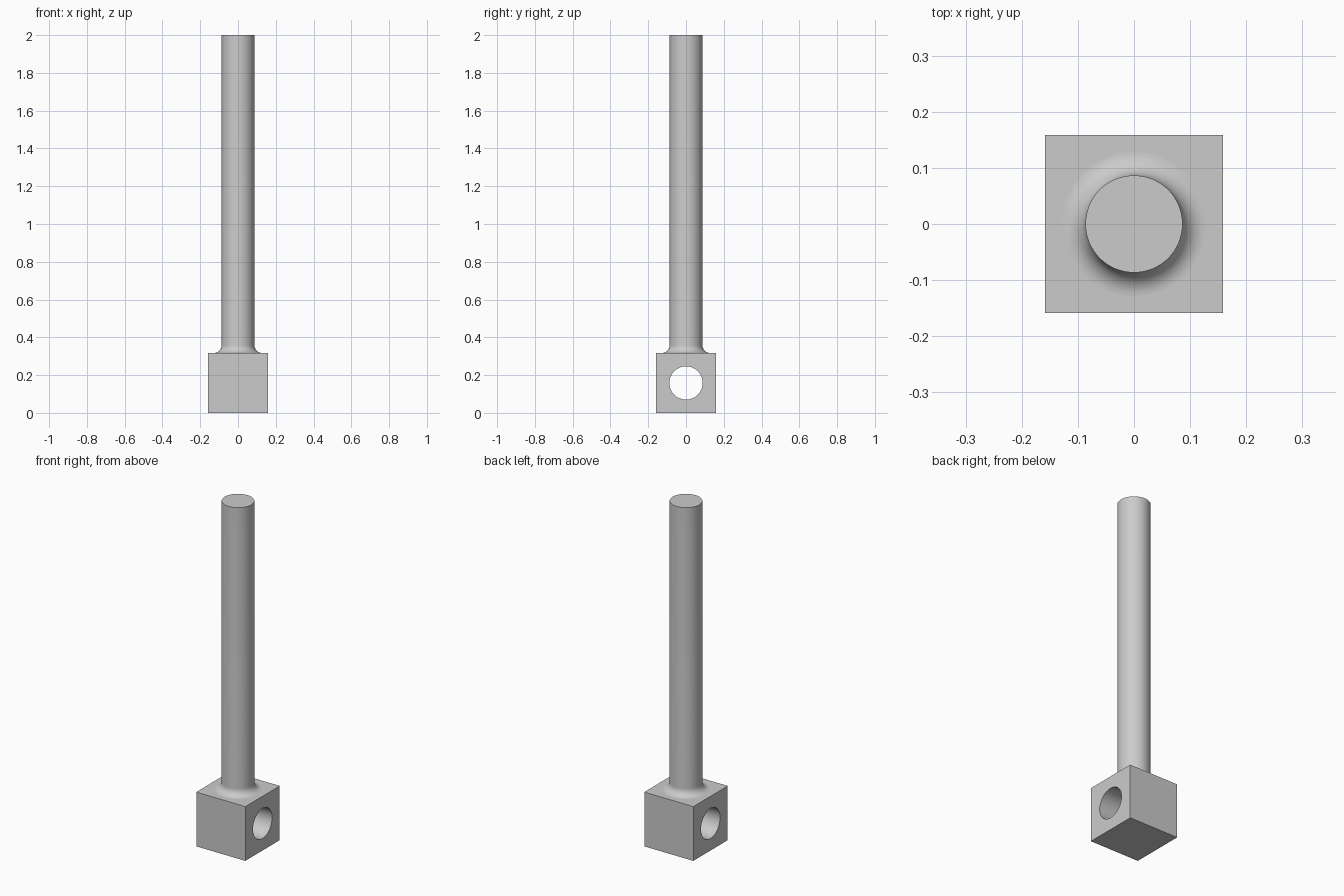
import bpy, bmesh, math

if "Cube" in bpy.data.objects:
    bpy.data.objects.remove(bpy.data.objects["Cube"], do_unlink=True)

BLOCK = 0.317      # block edge length
ROD_R = 0.0865     # rod radius
HOLE_R = 0.088     # cross hole radius
FILLET = 0.042     # fillet radius at the rod's foot
SIDES = 96

grey = bpy.data.materials.new("light grey")
grey.use_nodes = True
colour = (0.6, 0.6, 0.6, 1)
grey.diffuse_color = colour
grey.node_tree.nodes["Principled BSDF"].inputs["Base Color"].default_value = colour


def smooth(obj):
    bpy.ops.object.select_all(action="DESELECT")
    obj.select_set(True)
    bpy.context.view_layer.objects.active = obj
    bpy.ops.object.shade_smooth_by_angle(angle=math.radians(30))


# Square block
bpy.ops.mesh.primitive_cube_add(size=BLOCK, location=(0, 0, BLOCK / 2))
block = bpy.context.object
block.name = "base_block"
block.data.materials.append(grey)

# Round hole through the block from side to side
bpy.ops.mesh.primitive_cylinder_add(vertices=SIDES, radius=HOLE_R, depth=1,
                                    location=(0, 0, BLOCK / 2),
                                    rotation=(0, math.pi / 2, 0))
cutter = bpy.context.object
cutter.name = "hole_cutter"
cutter.hide_render = True
cutter.data.materials.append(grey)
cut = block.modifiers.new("cross hole", "BOOLEAN")
cut.operation = "DIFFERENCE"
cut.solver = "EXACT"
cut.object = cutter
bpy.context.view_layer.objects.active = block
bpy.ops.object.modifier_apply(modifier=cut.name)
bpy.data.objects.remove(cutter, do_unlink=True)
smooth(block)

# Rod with a concave fillet at its foot, turned from one profile
profile = []
for i in range(13):
    a = math.pi / 2 * i / 12
    profile.append((ROD_R + FILLET * (1 - math.sin(a)),
                    BLOCK + FILLET * (1 - math.cos(a))))
profile.append((ROD_R, 2))

bm = bmesh.new()
rings = [[bm.verts.new((r * math.cos(2 * math.pi * k / SIDES),
                        r * math.sin(2 * math.pi * k / SIDES), z))
          for k in range(SIDES)] for r, z in profile]
for low, high in zip(rings, rings[1:]):
    for k in range(SIDES):
        n = (k + 1) % SIDES
        bm.faces.new((low[k], low[n], high[n], high[k]))
bm.faces.new(rings[-1])
mesh = bpy.data.meshes.new("rod")
bm.to_mesh(mesh)
bm.free()
rod = bpy.data.objects.new("rod", mesh)
bpy.context.collection.objects.link(rod)
mesh.materials.append(grey)
smooth(rod)
